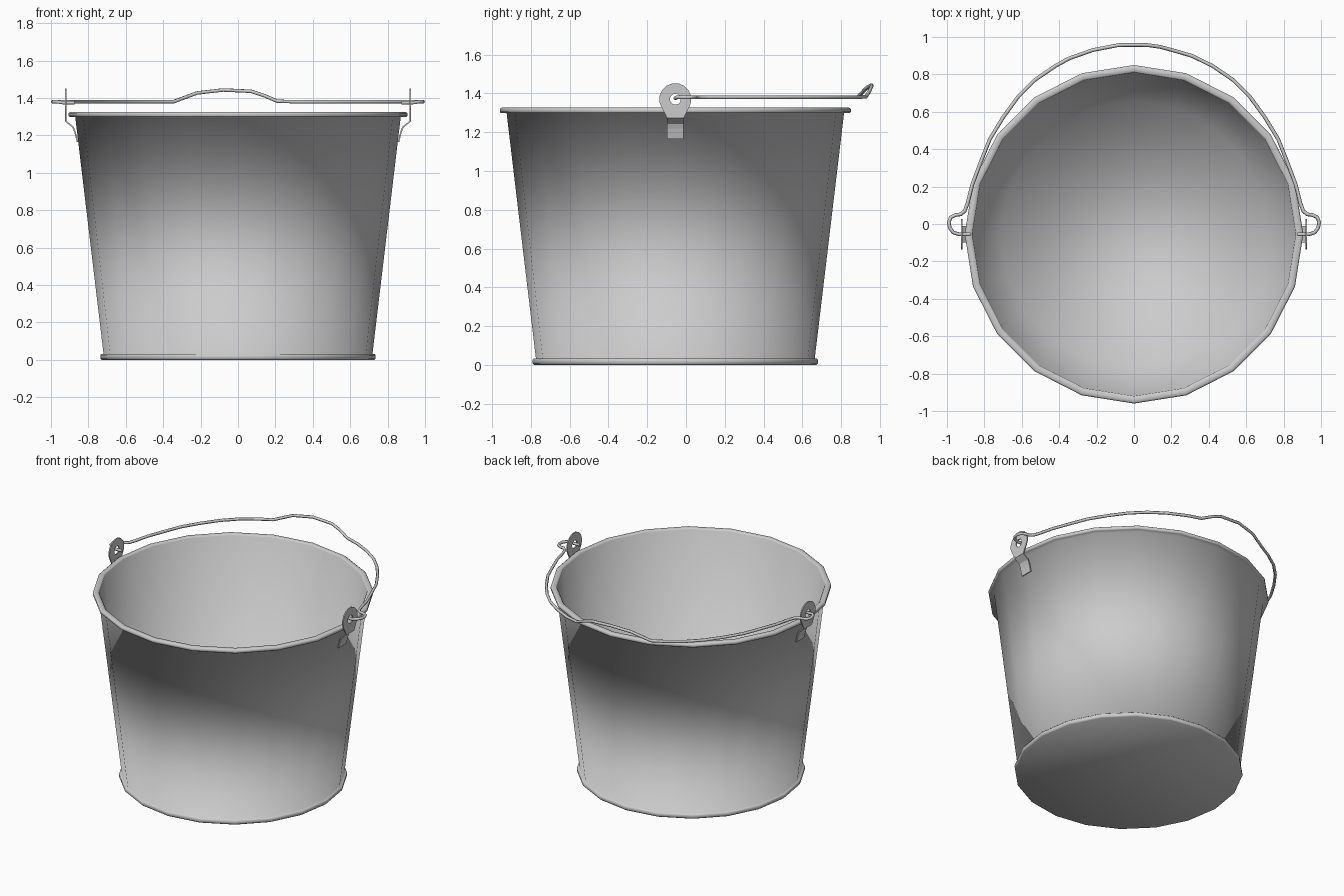
import bpy, bmesh
from math import sin, cos, pi

if "Cube" in bpy.data.objects:
    bpy.data.objects.remove(bpy.data.objects["Cube"])

CY = -0.055   # the pail body sits slightly forward of the origin


def add_mesh(name, bm):
    bmesh.ops.recalc_face_normals(bm, faces=bm.faces[:])
    me = bpy.data.meshes.new(name)
    bm.to_mesh(me)
    bm.free()
    ob = bpy.data.objects.new(name, me)
    bpy.context.collection.objects.link(ob)
    return ob


def lathe(name, profile, sides):
    """Revolve an (r, z) profile about the pail axis and cap both ends."""
    bm = bmesh.new()
    rings = [[bm.verts.new((r * cos(2 * pi * i / sides), CY + r * sin(2 * pi * i / sides), z))
              for i in range(sides)] for r, z in profile]
    for a, b in zip(rings, rings[1:]):
        for i in range(sides):
            j = (i + 1) % sides
            bm.faces.new((a[i], a[j], b[j], b[i]))
    bm.faces.new(rings[0])
    bm.faces.new(rings[-1])
    return add_mesh(name, bm)


# Pail: foot ring, tapered wall, rolled rim, inner wall and floor
pail = lathe("pail_body", [
    (0.728, 0.0), (0.736, 0.008), (0.736, 0.026), (0.73, 0.032), (0.719, 0.033),
    (0.870, 1.298), (0.898, 1.298), (0.905, 1.304), (0.905, 1.320), (0.896, 1.326),
    (0.872, 1.326), (0.865, 1.318), (0.712, 0.02)], 20)
pail.data.shade_smooth()


def ear(name, side):
    """Handle ear: round eye with a hole plus a strap bent onto the wall."""
    bm = bmesh.new()
    n, x, zc = 16, 0.92 * side, 1.37

    def circle(r):
        return [bm.verts.new((x, CY + r * cos(2 * pi * (i + 0.5) / n),
                              zc + r * sin(2 * pi * (i + 0.5) / n))) for i in range(n)]
    outer, inner = circle(0.083), circle(0.028)
    for i in range(n):
        j = (i + 1) % n
        bm.faces.new((outer[i], outer[j], inner[j], inner[i]))
    # strap running from the lower edge of the eye down the wall
    path = [(0.92, 1.30), (0.92, 1.275), (0.882, 1.245), (0.872, 1.22), (0.858, 1.165)]
    rows = [[bm.verts.new((px * side, CY + s * 0.043, pz)) for s in (-1, 1)] for px, pz in path]
    rows[0][0].co = outer[9].co
    rows[0][1].co = outer[14].co
    for a, b in zip(rows, rows[1:]):
        bm.faces.new((a[0], a[1], b[1], b[0]))
    # fill between strap top and the eye's lower arc
    bm.faces.new([rows[0][0]] + [outer[k] for k in range(10, 14)] + [rows[0][1]])
    bmesh.ops.remove_doubles(bm, verts=bm.verts[:], dist=0.0005)
    # drop the filler where it would double the lower arc
    for f in [f for f in bm.faces if len(f.verts) == 6]:
        bm.faces.remove(f)
    ob = add_mesh(name, bm)
    mod = ob.modifiers.new("thickness", 'SOLIDIFY')
    mod.thickness, mod.offset = 0.008, 0
    return ob


ear("ear_right", 1)
ear("ear_left", -1)

# Wire handle folded back, with hooked ends and a raised grip
Z = 1.38
half = [(0.875, CY, 1.375), (0.935, CY, 1.375), (0.967, -0.045, Z), (0.985, -0.02, Z), (0.99, 0.01, Z),
        (0.98, 0.035, Z), (0.955, 0.048, Z), (0.925, 0.052, Z), (0.905, 0.07, Z),
        (0.89, 0.11, Z), (0.865, 0.21, Z), (0.82, 0.33, Z), (0.77, 0.455, Z),
        (0.70, 0.57, Z), (0.62, 0.68, Z), (0.53, 0.77, Z), (0.42, 0.845, Z)]
grip = [(-0.345, 0.886, Z), (-0.22, 0.93, 1.427), (-0.08, 0.957, 1.443),
        (0.07, 0.957, 1.436), (0.14, 0.947, 1.413), (0.21, 0.928, 1.383), (0.31, 0.899, Z)]
points = [(-x, y, z) for x, y, z in half] + grip + half[::-1]

cu = bpy.data.curves.new("handle", 'CURVE')
cu.dimensions = '3D'
cu.bevel_depth, cu.bevel_resolution = 0.01, 1
cu.use_fill_caps = True
sp = cu.splines.new('POLY')
sp.points.add(len(points) - 1)
for p, co in zip(sp.points, points):
    p.co = (*co, 1)
sp.use_smooth = True
handle = bpy.data.objects.new("handle", cu)
bpy.context.collection.objects.link(handle)
